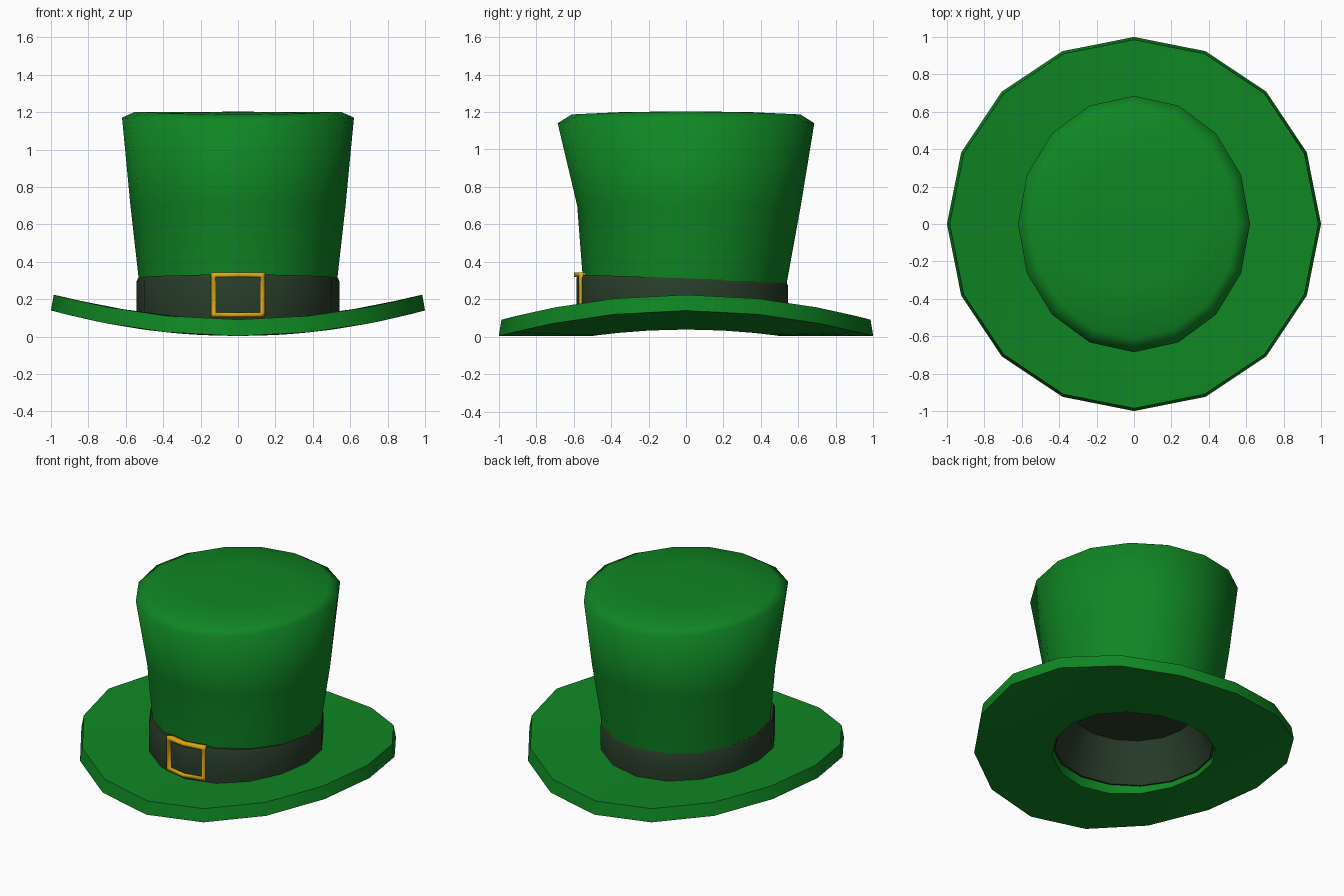
import bpy, bmesh, math

if "Cube" in bpy.data.objects:
    bpy.data.objects.remove(bpy.data.objects["Cube"])

SIDES = 16


def material(name, rgb):
    m = bpy.data.materials.new(name)
    m.diffuse_color = (*rgb, 1)
    m.use_nodes = True
    m.node_tree.nodes["Principled BSDF"].inputs["Base Color"].default_value = m.diffuse_color
    return m


green = material("felt_green", (0.005, 0.24, 0.018))
dark = material("band_dark_green", (0.021, 0.046, 0.022))
gold = material("buckle_gold", (0.75, 0.38, 0.005))


def finish(name, bm, mat, angle):
    bmesh.ops.recalc_face_normals(bm, faces=bm.faces)
    me = bpy.data.meshes.new(name)
    bm.to_mesh(me)
    bm.free()
    me.materials.append(mat)
    ob = bpy.data.objects.new(name, me)
    bpy.context.collection.objects.link(ob)
    bpy.ops.object.select_all(action='DESELECT')
    ob.select_set(True)
    bpy.context.view_layer.objects.active = ob
    bpy.ops.object.shade_smooth_by_angle(angle=math.radians(angle))
    return ob


def loft(name, rings, mat, angle, closed=False, cap_start=None, cap_end=None):
    """rings: (rx, ry, y centre, height function of x and y); caps: tip height."""
    bm = bmesh.new()
    loops = []
    for rx, ry, cy, height in rings:
        loop = []
        for i in range(SIDES):
            a = 2 * math.pi * i / SIDES
            x, y = rx * math.cos(a), cy + ry * math.sin(a)
            loop.append(bm.verts.new((x, y, height(x, y))))
        loops.append(loop)
    pairs = list(zip(loops, loops[1:]))
    if closed:
        pairs.append((loops[-1], loops[0]))
    for a, b in pairs:
        for i in range(SIDES):
            j = (i + 1) % SIDES
            bm.faces.new((a[i], a[j], b[j], b[i]))
    for loop, tip in ((loops[0], cap_start), (loops[-1], cap_end)):
        if tip is not None:
            v = bm.verts.new((0, 0, tip))
            for i in range(SIDES):
                bm.faces.new((loop[i], loop[(i + 1) % SIDES], v))
    return finish(name, bm, mat, angle)


def level(z):
    return lambda x, y: z


# Brim: a thick ring whose sides curl upwards
def under(x, y):
    return 0.003 + 0.137 * x * x


def over(x, y):
    return under(x, y) + 0.088


loft("brim", [(0.51, 0.51, 0, under), (0.75, 0.75, 0, under), (1, 1, 0, under),
              (0.985, 0.985, 0, over), (0.75, 0.75, 0, over), (0.51, 0.51, 0, over)],
     green, 60, closed=True)

# Crown: flaring oval tube with a softened top edge
loft("crown", [(0.52, 0.53, -0.005, level(0.15)),
               (0.53, 0.545, -0.005, level(0.3)),
               (0.575, 0.597, 0.016, level(0.7)),
               (0.62, 0.685, 0, lambda x, y: 1.14 + 0.08 * x * x),
               (0.55, 0.61, 0, lambda x, y: 1.187 + 0.05 * x * x),
               (0.3, 0.33, 0, level(1.2))],
     green, 75, cap_end=1.203)


# Hat band, continuing inside as a tapered lining with a closed ceiling
def band_top(x, y):
    return 0.312 - 0.035 * y


loft("hat_band", [(0.39, 0.39, 0, level(0.33)),
                  (0.495, 0.495, 0, level(0.07)),
                  (0.54, 0.56, -0.02, level(0.08)),
                  (0.543, 0.565, -0.02, level(0.15)),
                  (0.543, 0.565, -0.02, lambda x, y: band_top(x, y) - 0.02),
                  (0.535, 0.555, -0.02, band_top),
                  (0.50, 0.51, -0.01, band_top)],
     dark, 50, cap_start=0.33)

# Buckle: a square frame bent over the front of the band
xs = [-0.145, -0.122, 0, 0.122, 0.145]
zs = [0.105, 0.128, 0.318, 0.342]
bm = bmesh.new()
grid = [[bm.verts.new((x, -0.598 + 0.2 * abs(x), z)) for x in xs] for z in zs]
for r in range(3):
    for c in range(4):
        if r == 1 and c in (1, 2):
            continue
        bm.faces.new((grid[r][c], grid[r][c + 1], grid[r + 1][c + 1], grid[r + 1][c]))
for v in [v for v in bm.verts if not v.link_faces]:
    bm.verts.remove(v)
buckle = finish("buckle", bm, gold, 30)
mod = buckle.modifiers.new("thickness", 'SOLIDIFY')
mod.thickness = 0.035
mod.offset = -1 if buckle.data.polygons[0].normal.y < 0 else 1
